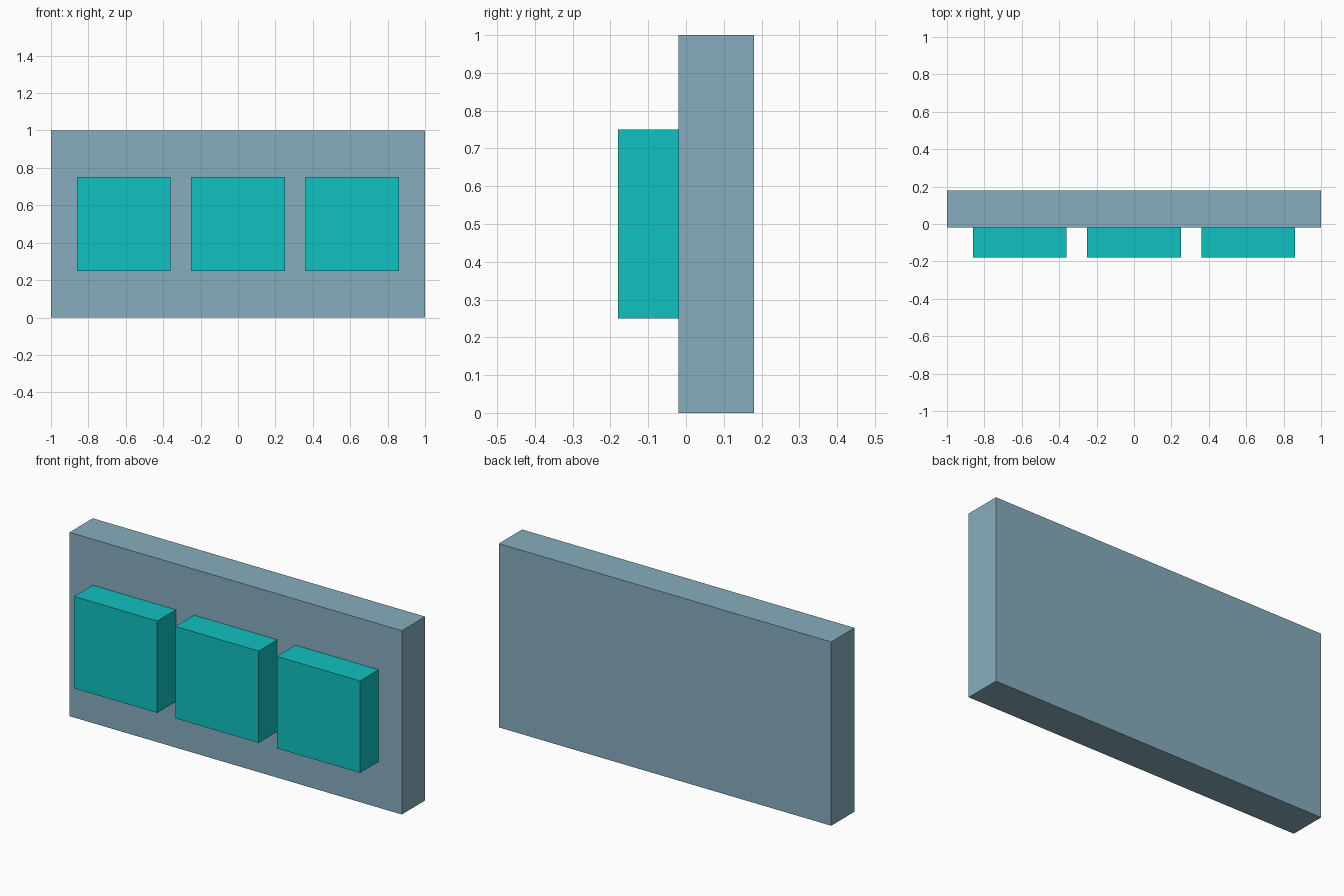
import bpy

cube = bpy.data.objects.get("Cube")
if cube:
    bpy.data.objects.remove(cube, do_unlink=True)


def make_material(name, rgb):
    mat = bpy.data.materials.new(name)
    mat.use_nodes = True
    color = (*rgb, 1.0)
    mat.diffuse_color = color
    mat.node_tree.nodes["Principled BSDF"].inputs["Base Color"].default_value = color
    return mat


def add_box(name, center, size, mat):
    bpy.ops.mesh.primitive_cube_add(size=1, location=center)
    box = bpy.context.object
    box.name = name
    box.scale = size
    bpy.ops.object.transform_apply(location=False, rotation=False, scale=True)
    box.data.materials.append(mat)
    return box


slate = make_material("slate blue", (0.242, 0.418, 0.515))
teal = make_material("teal", (0.005, 0.533, 0.527))

# Upright backing slab
add_box("back_panel", (0, 0.08, 0.5), (2.0, 0.2, 1.0), slate)

# Row of three raised blocks on the front
for side, x in (("right", -0.61), ("middle", 0), ("left", 0.61)):
    add_box(f"{side}_block", (x, -0.1, 0.5), (0.5, 0.16, 0.5), teal)
